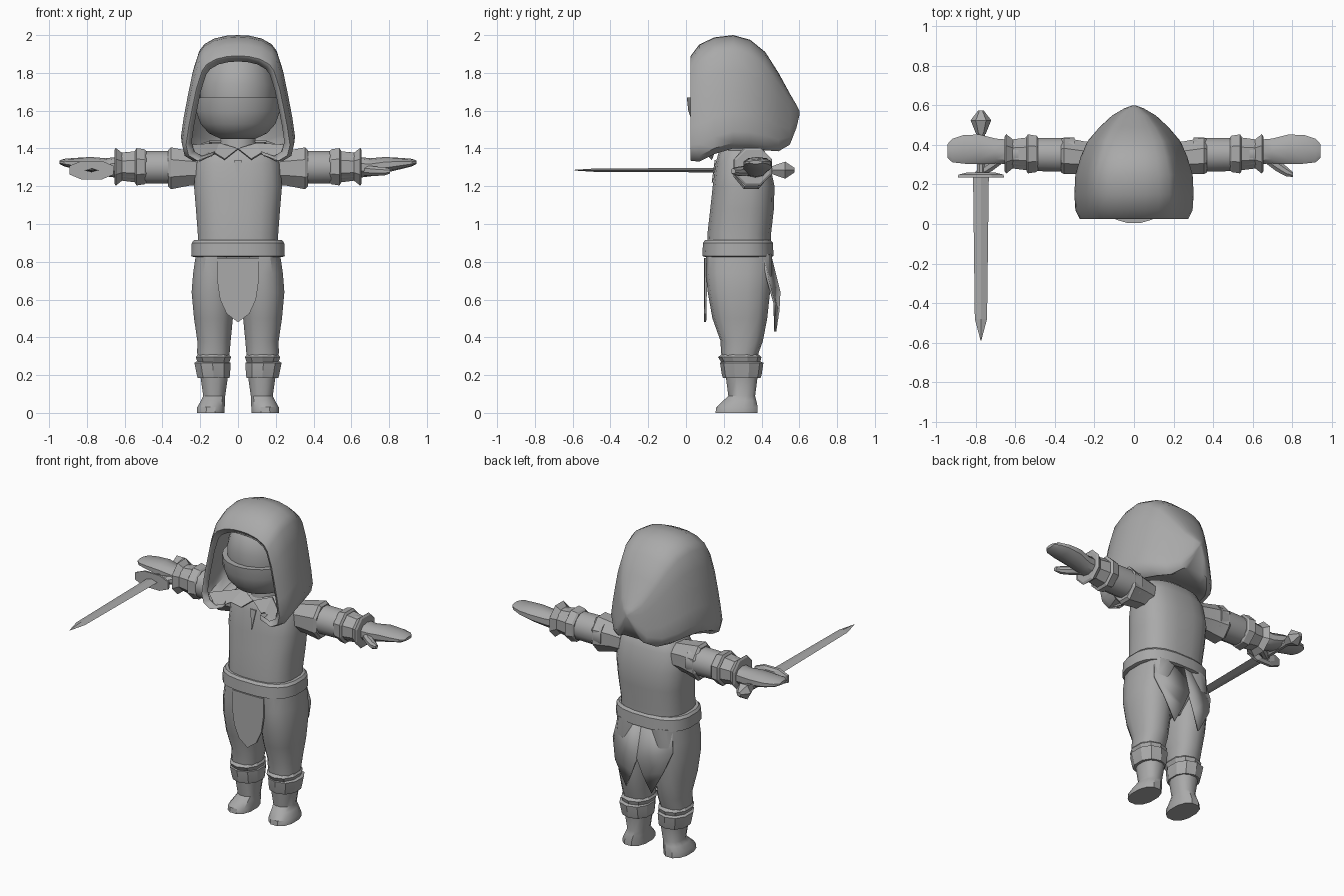
import bpy, bmesh, math
from mathutils import Vector

grey = bpy.data.materials.new("plain grey")
grey.diffuse_color = (0.40, 0.40, 0.40, 1)


def make(name, verts, faces, smooth=35, thick=0):
    """Mesh object with consistent normals and optional cloth thickness."""
    me = bpy.data.meshes.new(name)
    bm = bmesh.new()
    vs = [bm.verts.new(v) for v in verts]
    for f in faces:
        bm.faces.new([vs[i] for i in f])
    bmesh.ops.recalc_face_normals(bm, faces=bm.faces)
    bm.to_mesh(me)
    bm.free()
    me.materials.append(grey)
    ob = bpy.data.objects.new(name, me)
    bpy.context.collection.objects.link(ob)
    if thick:
        m = ob.modifiers.new("thickness", 'SOLIDIFY')
        m.thickness, m.offset = thick, -1
    if smooth:
        bpy.ops.object.select_all(action='DESELECT')
        ob.select_set(True)
        bpy.context.view_layer.objects.active = ob
        bpy.ops.object.shade_smooth_by_angle(angle=math.radians(smooth))
    return ob


def loft(name, axis, rings, n=12, power=1.0, side=1, smooth=35, turn=0.5):
    """Capped tube through rings (position, centre a, centre b, radius a, radius b)."""
    verts, faces = [], []
    for t, ca, cb, ra, rb in rings:
        for k in range(n):
            a = 2 * math.pi * (k + turn) / n
            c, s = math.cos(a), math.sin(a)
            u = ca + ra * math.copysign(abs(c) ** power, c)
            v = cb + rb * math.copysign(abs(s) ** power, s)
            p = {'x': (t, u, v), 'y': (u, t, v), 'z': (u, v, t)}[axis]
            verts.append((p[0] * side, p[1], p[2]))
    for i in range(len(rings) - 1):
        for k in range(n):
            j = (k + 1) % n
            faces.append((i * n + k, i * n + j, (i + 1) * n + j, (i + 1) * n + k))
    faces += [tuple(range(n)), tuple(range(len(verts) - n, len(verts)))]
    return make(name, verts, faces, smooth)


# hood: arches lofted from the face opening to the point at the back
half = [(0, 1), (.2, .995), (.42, .97), (.6, .92), (.69, .86), (.8, .69), (.88, .5),
        (.95, .32), (1, .15), (.95, .05), (.78, 0), (.5, .05)]
arch = [(-x, z) for x, z in half[:0:-1]] + half
slices = [(.045, .245, 1.86, 1.36), (.025, .275, 1.89, 1.335), (.07, .297, 1.95, 1.33),
          (.15, .302, 1.988, 1.37), (.25, .297, 2.0, 1.40), (.34, .27, 1.975, 1.40),
          (.42, .235, 1.91, 1.39), (.49, .175, 1.80, 1.385), (.55, .11, 1.69, 1.42),
          (.585, .05, 1.63, 1.51), (.60, .01, 1.60, 1.575)]
n = len(arch)
verts = [(x * w, y, b + z * (t - b)) for y, w, t, b in slices for x, z in arch]
faces = [(i * n + k, i * n + k + 1, (i + 1) * n + k + 1, (i + 1) * n + k)
         for i in range(len(slices) - 1) for k in range(n - 1)]
faces += [(i * n + n - 1, i * n, (i + 1) * n, (i + 1) * n + n - 1)
          for i in range(4, len(slices) - 1)]
faces.append(tuple(range(len(verts) - n, len(verts))))
make("hood", verts, faces, 45, 0.012)

# head, with a mask over the lower face
loft("head", 'z', [(1.46, 0, .25, .10, .10), (1.52, 0, .25, .17, .18), (1.62, 0, .25, .20, .215),
                   (1.74, 0, .25, .20, .215), (1.84, 0, .25, .17, .19), (1.92, 0, .25, .10, .10)], 20)
loft("face_mask", 'z', [(1.45, 0, .24, .09, .09), (1.48, 0, .24, .155, .16),
                        (1.53, 0, .24, .20, .205), (1.60, 0, .24, .225, .23),
                        (1.67, 0, .24, .225, .238)], 24)
loft("neck", 'z', [(1.34, 0, .28, .11, .10), (1.50, 0, .28, .09, .09)], 12)

# torso and belt
loft("torso", 'z', [(.86, 0, .28, .215, .17), (.95, 0, .282, .215, .17), (1.08, 0, .297, .225, .17),
                    (1.20, 0, .305, .235, .165), (1.32, 0, .30, .225, .145),
                    (1.39, 0, .295, .19, .12), (1.42, 0, .29, .11, .09)], 20, .75)
loft("belt", 'z', [(.825, 0, .275, .235, .175), (.83, 0, .275, .25, .19), (.90, 0, .275, .247, .187),
                   (.915, 0, .275, .235, .175)], 20, .75, smooth=25)
loft("hips", 'z', [(.56, 0, .28, .08, .10), (.66, 0, .28, .18, .15), (.85, 0, .28, .22, .165)], 16, .8)

# cloth panels: tunic flap, split tail, neck slit
flap = [(-.11, .82), (0, .82), (.11, .82), (.11, .70), (.095, .60), (.06, .525), (0, .48),
        (-.06, .525), (-.095, .60), (-.11, .70)]
make("front_flap", [(x, .095 + .3 * x * x, z) for x, z in flap], [range(10)], 0, -.012)
make("neck_slit", [(-.02, .152, 1.34), (.02, .152, 1.34), (0, .136, 1.22)], [(0, 1, 2)], 0, .006)

for s, tag in ((1, "left"), (-1, "right")):
    # split tail at the back
    make(tag + "_tail", [(0, .45, .84), (s * .19, .41, .84), (s * .21, .44, .70), (s * .17, .475, .58),
                         (s * .09, .478, .43), (s * .04, .495, .54), (0, .50, .64)],
         [(0, 1, 2, 6), (2, 3, 5, 6), (3, 4, 5)], 30, .012)
    # collar point hanging under the hood
    make(tag + "_collar", [(s * .25, .06, 1.42), (s * .20, .06, 1.335), (s * .12, .10, 1.375),
                           (s * .07, .13, 1.345), (0, .15, 1.40), (s * .10, .20, 1.43)],
         [(0, 1, 2, 5), (2, 3, 4, 5)], 0, .01)

    # trouser leg
    loft(tag + "_trouser_leg", 'z',
         [(.28, .13, .285, .085, .09), (.32, .13, .285, .088, .10), (.38, .127, .295, .09, .112),
          (.50, .13, .285, .105, .145), (.64, .13, .28, .118, .165), (.74, .125, .28, .115, .175),
          (.84, .115, .28, .11, .175)], 14, .85, s)
    # boot with two cuffs
    loft(tag + "_boot", 'z',
         [(0, .145, .268, .075, .115), (.03, .143, .27, .075, .113), (.065, .133, .285, .065, .09),
          (.09, .126, .295, .06, .073), (.20, .126, .295, .076, .088)], 12, .85, s)
    loft(tag + "_boot_cuff", 'z',
         [(.185, .13, .295, .088, .10), (.20, .13, .295, .092, .105), (.265, .135, .295, .10, .115),
          (.272, .135, .295, .088, .10)], 10, .9, s, 20)
    loft(tag + "_boot_top", 'z',
         [(.262, .13, .29, .085, .10), (.295, .13, .285, .098, .115), (.312, .13, .285, .085, .095)],
         10, .9, s, 20)

    # sleeve, upper arm and bracer
    loft(tag + "_shoulder_sleeve", 'x', [(.18, .33, 1.29, .085, .09), (.25, .335, 1.295, .09, .098),
                                         (.355, .345, 1.295, .10, .12), (.37, .345, 1.295, .09, .105)],
         8, 1, s, 25)
    loft(tag + "_arm", 'x', [(.30, .35, 1.30, .09, .09), (.50, .352, 1.30, .087, .088),
                             (.64, .355, 1.305, .07, .075)], 12, 1, s)
    for part, x0, x1, r0, r1 in (("elbow_cuff", .485, .545, .10, .107),
                                 ("bracer", .53, .635, .09, .078),
                                 ("wrist_cuff", .61, .655, .085, .108)):
        loft(tag + "_" + part, 'x', [(x0, .355, 1.303, r0 * .9, r0 * .9),
                                     (x0 + .01, .355, 1.303, r0, r0), (x1 - .008, .355, 1.303, r1, r1),
                                     (x1, .355, 1.303, r1 * .88, r1 * .88)], 8, 1, s, 20)
    # hand and thumb
    loft(tag + "_hand", 'x',
         [(.64, .365, 1.30, .065, .055), (.70, .37, 1.30, .065, .048), (.78, .378, 1.313, .078, .042),
          (.86, .378, 1.32, .076, .03), (.92, .372, 1.325, .062, .02), (.945, .37, 1.327, .035, .009)],
         10, .85, s)
    loft(tag + "_thumb", 'x',
         [(.66, .345, 1.285, .035, .03), (.72, .30, 1.28, .035, .027), (.77, .267, 1.278, .028, .024),
          (.805, .25, 1.28, .013, .014)], 8, 1, s)

# sword: diamond blade, bevelled guard, grip and pommel
X, Z = -.775, 1.285
loft("sword_blade", 'y', [(-.59, X, Z, .002, .002), (-.48, X, Z, .031, .009), (.25, X, Z, .040, .012)],
     4, 1, smooth=0, turn=0)
loft("sword_guard", 'y', [(.235, X, Z, .125, .052), (.25, X, Z, .122, .050), (.262, X, Z, .07, .033)],
     8, .85, smooth=0)
loft("sword_grip", 'y', [(.25, X, Z, .022, .022), (.49, X, Z, .022, .022)], 8)
loft("sword_pommel", 'y', [(.455, X, Z, .024, .024), (.525, X, Z, .052, .052), (.575, X, Z, .014, .014)],
     6, 1, smooth=0, turn=0)
